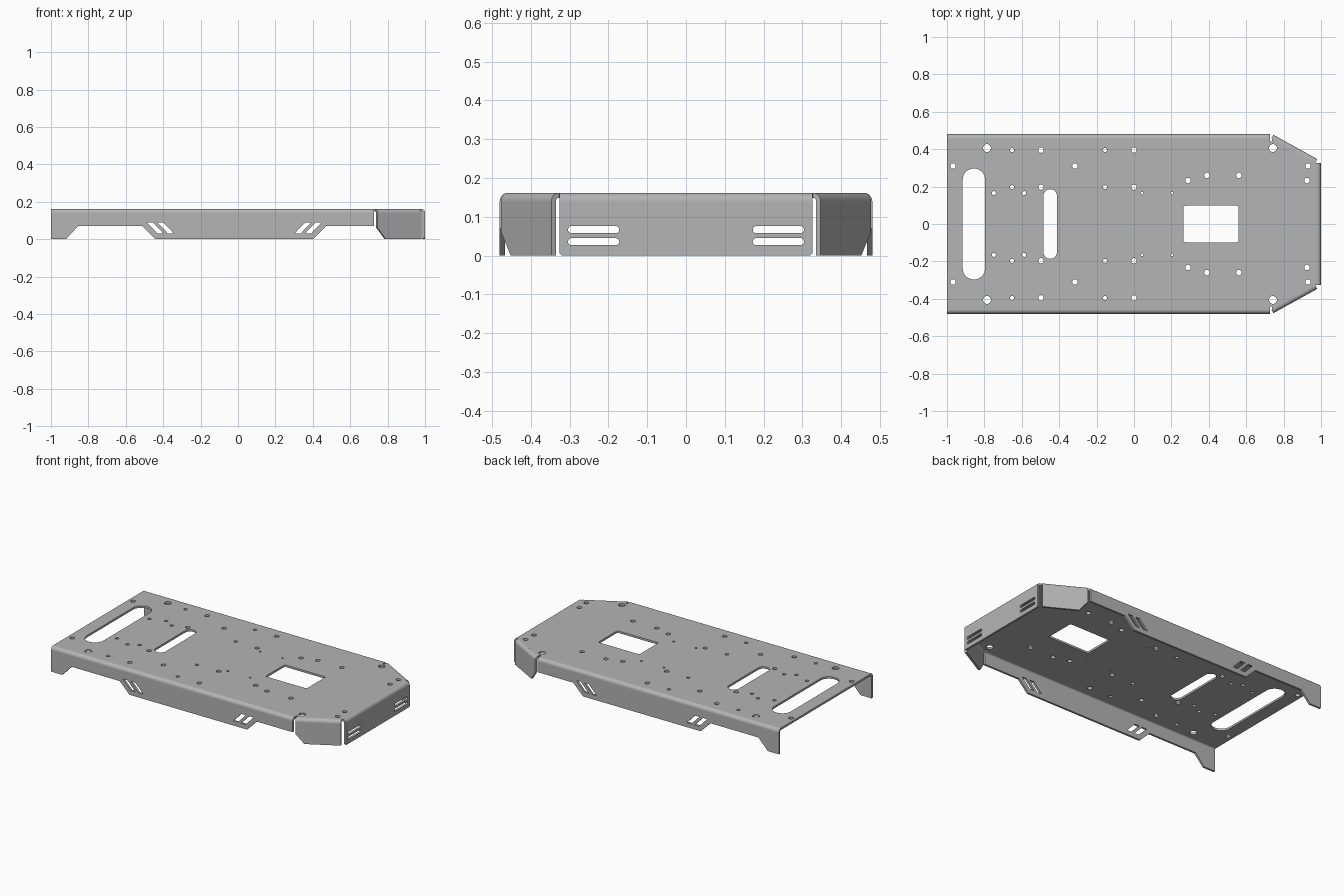
import bpy, bmesh
from math import sin, cos, pi, radians
from mathutils import Matrix, Vector

cube = bpy.data.objects.get("Cube")
if cube:
    bpy.data.objects.remove(cube, do_unlink=True)

H, R, T = 0.162, 0.022, 0.013   # height, outer bend radius, sheet thickness
UP = Vector((0, 0, 1))

metal = bpy.data.materials.new("grey_sheet_metal")
metal.use_nodes = True
GREY = (0.46, 0.46, 0.46, 1)
metal.diffuse_color = GREY
bsdf = next(n for n in metal.node_tree.nodes if n.type == 'BSDF_PRINCIPLED')
bsdf.inputs["Base Color"].default_value = GREY


def arc(cx, cy, r, a0, a1, n):
    return [(cx + r * cos(radians(a0 + (a1 - a0) * i / n)),
             cy + r * sin(radians(a0 + (a1 - a0) * i / n))) for i in range(n + 1)]


def circle(x, y, r):
    return arc(x, y, r, 0, 360, 24)[:-1]


def round_box(x, y, w, h, r):
    """Rectangle with half sizes w, h and rounded corners."""
    pts = []
    for sx, sy, a in ((1, 1, 0), (-1, 1, 90), (-1, -1, 180), (1, -1, 270)):
        pts += arc(x + sx * (w - r), y + sy * (h - r), r, a, a + 90, 8)
    return pts


def plate(name, loops, ex, ey, ez, origin, thick):
    """Filled outline with holes, extruded evenly about its plane."""
    cu = bpy.data.curves.new(name, 'CURVE')
    cu.dimensions, cu.fill_mode, cu.extrude = '2D', 'BOTH', thick / 2
    for loop in loops:
        sp = cu.splines.new('POLY')
        sp.points.add(len(loop) - 1)
        for p, (x, y) in zip(sp.points, loop):
            p.co = (x, y, 0, 1)
        sp.use_cyclic_u = True
    tmp = bpy.data.objects.new(name + "_outline", cu)
    bpy.context.collection.objects.link(tmp)
    dg = bpy.context.evaluated_depsgraph_get()
    me = bpy.data.meshes.new_from_object(tmp.evaluated_get(dg))
    bpy.data.objects.remove(tmp, do_unlink=True)
    bpy.data.curves.remove(cu)

    frame = Matrix((ex, ey, ez)).transposed().to_4x4()
    frame.translation = origin
    bm = bmesh.new()
    bm.from_mesh(me)
    bm.transform(frame)
    bmesh.ops.remove_doubles(bm, verts=bm.verts, dist=1e-5)
    bmesh.ops.recalc_face_normals(bm, faces=bm.faces)
    for f in bm.faces:
        f.smooth = True
    bm.to_mesh(me)
    bm.free()
    me.set_sharp_from_angle(angle=radians(35))
    me.name = name
    me.materials.clear()
    me.materials.append(metal)
    ob = bpy.data.objects.new(name, me)
    bpy.context.collection.objects.link(ob)
    return ob


def flange(name, start, end, side, lower_edge, holes=()):
    """Folded wall below the edge start-end, with its rounded bend."""
    a, b = Vector((*start, 0)), Vector((*end, 0))
    length = (b - a).length
    d = (b - a).normalized()
    n = Vector((-d.y, d.x, 0)) * side
    outline = list(lower_edge) + [(length, H - R), (0, H - R)]
    plate(name + "_wall", [outline, *holes], d, UP, n, a - n * T / 2, T)
    bend = arc(-R, H - R, R, 0, 90, 8) + arc(-R, H - R, R - T, 90, 0, 8)
    plate(name + "_bend", [bend], n, UP, d, (a + b) / 2, length)


# Top deck: outline along the bend lines, then its cut-outs
half = [(-1, 0.458), (0.727, 0.458), (0.727, 0.44), (0.738, 0.44), (0.738, 0.456),
        (0.969, 0.328), (0.978, 0.326)]
deck = half + [(x, -y) for x, y in reversed(half)]
cuts = [round_box(-0.856, 0, 0.06, 0.297, 0.0599),
        round_box(-0.448, 0, 0.036, 0.186, 0.0359),
        round_box(0.412, 0, 0.147, 0.098, 0.01)]
hole_sets = {
    0.021: [(-0.786, 0.406), (0.743, 0.406)],
    0.0145: [(-0.968, 0.31), (-0.316, 0.31), (0.93, 0.31), (0.925, 0.232),
             (0.289, 0.232), (0.39, 0.26), (0.561, 0.26), (-0.497, 0.395),
             (0, 0.395), (-0.497, 0.197), (0, 0.197)],
    0.011: [(-0.652, 0.395), (-0.652, 0.197), (-0.155, 0.395), (-0.155, 0.197),
            (-0.749, 0.165), (-0.588, 0.165)],
    0.007: [(0.043, 0.165), (0.203, 0.165)],
}
for r, spots in hole_sets.items():
    cuts += [circle(x, s * y, r) for x, y in spots for s in (1, -1)]
plate("top_deck", [deck, *cuts], Vector((1, 0, 0)), Vector((0, 1, 0)), UP,
      Vector((0, 0, H - T / 2)), T)

# Long side walls with stepped lower edge and slanted slots (u = x + 1)
rail_edge = [(0, 0), (0.08, 0), (0.145, 0.07), (0.49, 0.07), (0.56, 0),
             (1.40, 0), (1.47, 0.07), (1.727, 0.07)]
slots = []
for off in (0, 0.056):
    shape = [(0.513 + off, 0.09), (0.545 + off, 0.09), (0.602 + off, 0.03), (0.57 + off, 0.03)]
    slots += [shape, [(1.96 - u, z) for u, z in shape]]

for s, word in ((-1, "front"), (1, "back")):
    flange(word + "_side", (-1, 0.48 * s), (0.727, 0.48 * s), s, rail_edge, slots)
    # Angled corner walls with a clipped lower corner
    flange(word + "_left_corner", (0.745, 0.477 * s), (0.98, 0.347 * s), s,
           [(0, 0.062), (0.052, 0), (0.2686, 0)])

# Left end wall with two pairs of horizontal slots
W = 0.326
end_slots = [round_box(W + s * 0.238, z, 0.066, 0.009, 0.0089)
             for s in (1, -1) for z in (0.067, 0.036)]
flange("left_end", (1, W), (1, -W), 1,
       [(0, 0.006), (0.006, 0), (2 * W - 0.006, 0), (2 * W, 0.006)], end_slots)
